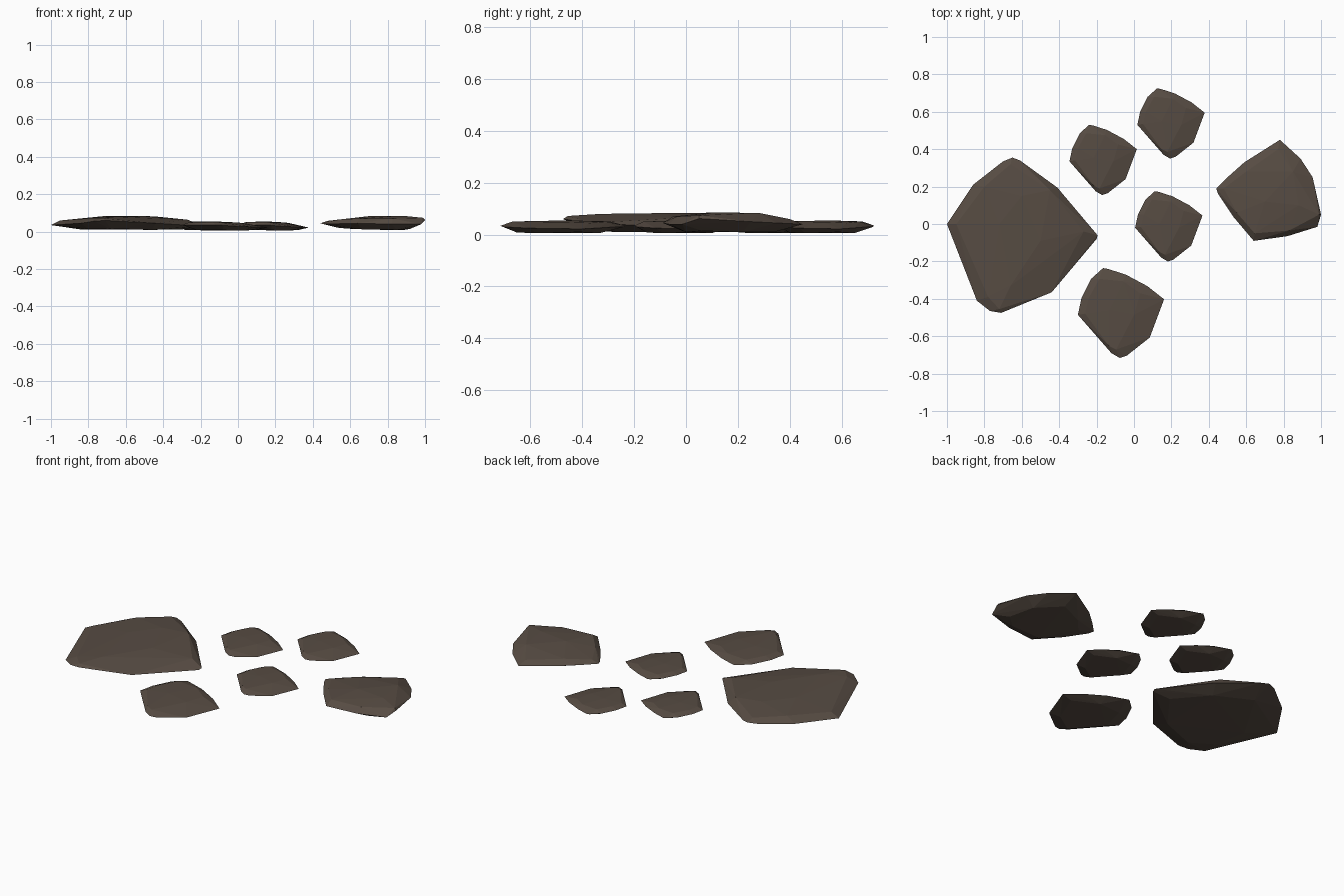
import bpy, bmesh

mat = bpy.data.materials.new("brown_stone")
mat.diffuse_color = (0.095, 0.072, 0.056, 1)


def stone(name, rim, top, bottom, loc=(0, 0), s=1.0):
    """Flat faceted stone: hull of a widest rim, a top plateau and an underside."""
    bm = bmesh.new()
    for x, y, z in rim + top + bottom:
        bm.verts.new((x * s + loc[0], y * s + loc[1], z))
    res = bmesh.ops.convex_hull(bm, input=bm.verts[:])
    junk = {g for g in res["geom_interior"] + res["geom_unused"]
            if isinstance(g, bmesh.types.BMVert)}
    bmesh.ops.delete(bm, geom=list(junk), context='VERTS')
    bmesh.ops.recalc_face_normals(bm, faces=bm.faces[:])
    me = bpy.data.meshes.new(name)
    bm.to_mesh(me)
    bm.free()
    me.materials.append(mat)
    ob = bpy.data.objects.new(name, me)
    bpy.context.collection.objects.link(ob)


# Small stones: one shape, repeated (local x 0..0.36, y -0.2..0.175)
rim = [(0.105, 0.175, .035), (0.125, 0.172, .03), (0.20, 0.148, .03), (0.29, 0.10, .026),
       (0.36, 0.045, .022), (0.30, -0.115, .025), (0.205, -0.19, .03), (0.175, -0.20, .034),
       (0.14, -0.18, .036), (0.0, -0.02, .036), (0.015, 0.05, .036), (0.055, 0.13, .036)]
top = [(0.03, -0.015, .05), (0.045, 0.05, .051), (0.09, 0.13, .051), (0.19, 0.12, .05),
       (0.26, 0.07, .045), (0.235, -0.02, .049), (0.16, -0.165, .05), (0.13, -0.15, .051),
       (0.13, 0.0, .055)]
bottom = [(0.06, -0.03, .01), (0.09, 0.09, .01), (0.20, 0.10, .006),
          (0.31, 0.04, .01), (0.26, -0.09, .006), (0.17, -0.15, .008)]
for name, loc, s in [("small_stone_left", (-0.345, 0.355), 1), ("small_stone_back", (0.018, 0.55), 1),
                     ("small_stone_centre", (0.006, 0), 1), ("small_stone_front", (-0.30, -0.46), 1.28)]:
    stone(name, rim, top, bottom, loc, s)

# Largest stone
stone("large_stone",
      [(-1, 0, .035), (-0.86, 0.21, .045), (-0.70, 0.335, .05), (-0.65, 0.355, .052),
       (-0.61, 0.34, .05), (-0.41, 0.195, .04), (-0.195, -0.06, .035), (-0.2, -0.08, .03),
       (-0.44, -0.365, .045), (-0.71, -0.475, .06), (-0.77, -0.465, .056), (-0.84, -0.41, .045)],
      [(-0.95, 0, .06), (-0.80, 0.2, .073), (-0.66, 0.32, .07), (-0.45, 0.18, .082),
       (-0.27, -0.04, .064), (-0.50, -0.09, .083), (-0.66, -0.33, .08), (-0.72, -0.455, .072),
       (-0.78, -0.39, .073), (-0.72, 0.0, .083), (-0.6, 0.15, .085)],
      [(-0.84, -0.08, .012), (-0.80, -0.28, .014), (-0.66, 0.22, .014), (-0.45, 0.12, .01),
       (-0.30, -0.06, .012), (-0.46, -0.27, .01), (-0.68, -0.36, .016)])

# Medium stone on the right
stone("medium_stone",
      [(0.44, 0.19, .045), (0.45, 0.16, .042), (0.53, 0.04, .042), (0.64, -0.09, .045),
       (0.82, -0.065, .04), (0.98, -0.015, .04), (1, 0.05, .062), (0.955, 0.25, .05),
       (0.89, 0.35, .045), (0.78, 0.45, .04), (0.59, 0.33, .045), (0.5, 0.25, .045)],
      [(0.48, 0.19, .058), (0.55, 0.06, .066), (0.645, -0.05, .07), (0.83, -0.035, .07),
       (0.99, 0.05, .074), (0.88, 0.10, .085), (0.85, 0.28, .084), (0.77, 0.40, .06),
       (0.60, 0.28, .066), (0.70, 0.12, .083)],
      [(0.54, 0.18, .02), (0.66, -0.01, .013), (0.85, 0.0, .01), (0.92, 0.06, .015),
       (0.89, 0.22, .01), (0.77, 0.34, .01), (0.62, 0.27, .014)])
